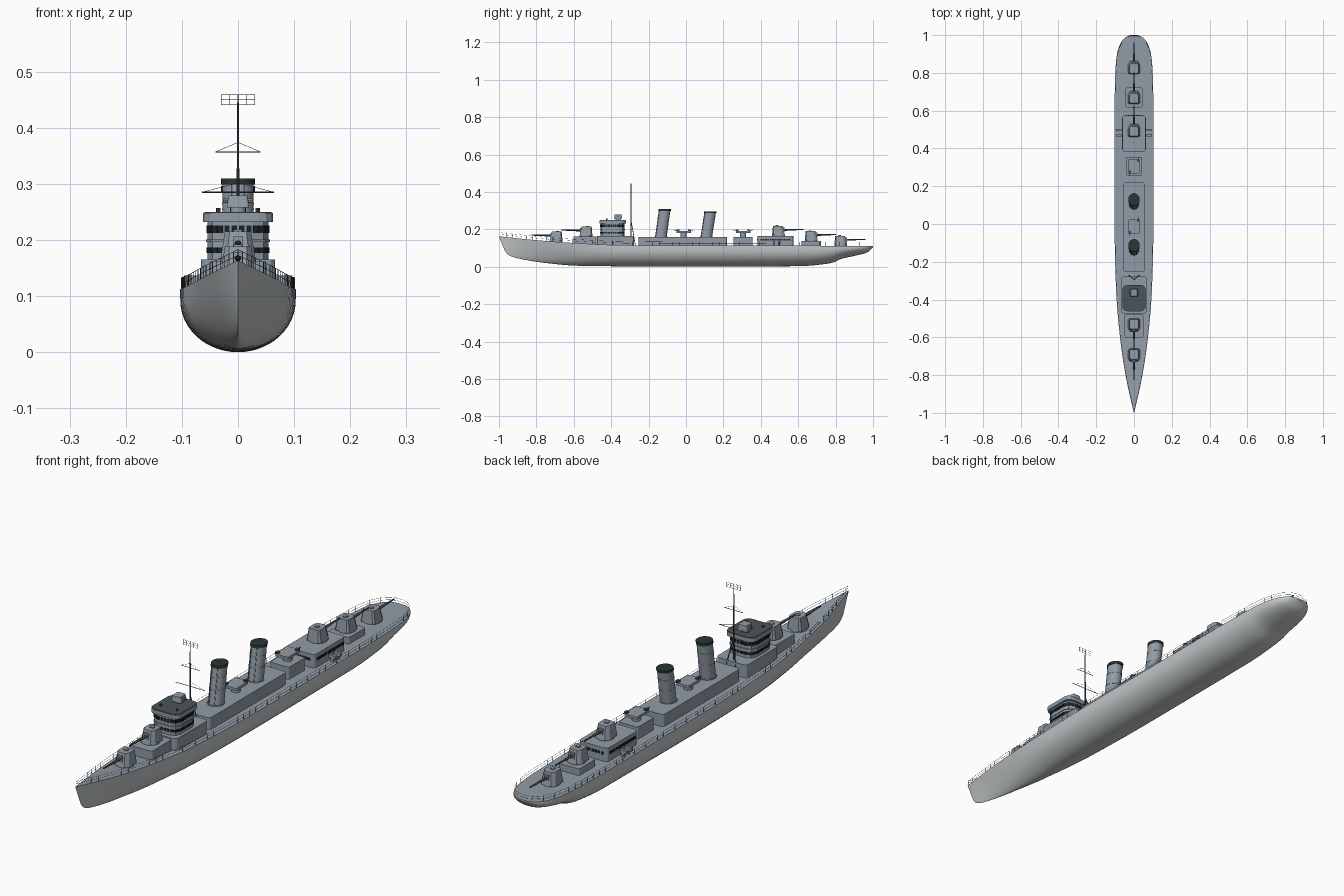
import bpy, bmesh, math
from mathutils import Matrix, Vector

if "Cube" in bpy.data.objects:
    bpy.data.objects.remove(bpy.data.objects["Cube"])


def material(name, rgb):
    m = bpy.data.materials.new(name)
    m.use_nodes = True
    m.diffuse_color = (*rgb, 1)
    m.node_tree.nodes["Principled BSDF"].inputs["Base Color"].default_value = (*rgb, 1)
    return m


HULL = material("hull grey", (.54, .57, .58))
DECK = material("deck blue grey", (.285, .333, .385))
ROOF = material("dark roof", (.07, .09, .1))
BLACK = material("funnel black", (.025, .035, .035))
GLASS = material("window black", (.012, .016, .018))
STEEL = material("rigging steel", (.06, .07, .08))


def finish(name, bm, *mats, smooth=None):
    bmesh.ops.remove_doubles(bm, verts=bm.verts, dist=1e-5)
    bmesh.ops.recalc_face_normals(bm, faces=bm.faces)
    me = bpy.data.meshes.new(name)
    bm.to_mesh(me)
    bm.free()
    for m in mats:
        me.materials.append(m)
    if smooth:
        me.polygons.foreach_set("use_smooth", [True] * len(me.polygons))
        me.set_sharp_from_angle(angle=math.radians(smooth))
    ob = bpy.data.objects.new(name, me)
    bpy.context.collection.objects.link(ob)


def rrect(cy, hx, hy, r=.008, seg=3):
    """Rounded rectangle outline, counter-clockwise."""
    pts = []
    for k, (sx, sy) in enumerate([(1, 1), (-1, 1), (-1, -1), (1, -1)]):
        for i in range(seg + 1):
            a = (k + i / seg) * math.pi / 2
            pts.append((sx * (hx - r) + r * math.cos(a), cy + sy * (hy - r) + r * math.sin(a)))
    return pts


def oval(cy, rx, ry, n=24):
    return [(rx * math.cos(i * math.tau / n), cy + ry * math.sin(i * math.tau / n)) for i in range(n)]


def prism(name, outline, z0, z1, mat, top=1, rake=0, smooth=None):
    bm = bmesh.new()
    n = len(outline)
    cx, cy = (sum(p[k] for p in outline) / n for k in (0, 1))
    lo = [bm.verts.new((x, y, z0)) for x, y in outline]
    hi = [bm.verts.new((cx + (x - cx) * top, cy + (y - cy) * top + rake, z1)) for x, y in outline]
    bm.faces.new(lo[::-1])
    bm.faces.new(hi)
    for i in range(n):
        j = (i + 1) % n
        bm.faces.new((lo[i], lo[j], hi[j], hi[i]))
    finish(name, bm, mat, smooth=smooth)


def rod(bm, p, q, r, r2=None, n=6):
    p, q = Vector(p), Vector(q)
    d = q - p
    mat = Matrix.Translation((p + q) / 2) @ d.to_track_quat('Z', 'Y').to_matrix().to_4x4()
    bmesh.ops.create_cone(bm, cap_ends=True, segments=n, radius1=r, radius2=r if r2 is None else r2,
                          depth=d.length, matrix=mat)


def box(bm, c, s, turn=0):
    bmesh.ops.create_cube(bm, size=1, matrix=Matrix.Translation(c) @ Matrix.Rotation(turn, 4, 'Z')
                          @ Matrix.Diagonal((*s, 1)))


def windows(name, outline, z, h=.01, gap=.0125):
    bm = bmesh.new()
    for i, p in enumerate(outline):
        p, q = Vector(p), Vector(outline[(i + 1) % len(outline)])
        d = q - p
        n = int(d.length / gap)
        for k in range(n):
            c = p + d * ((k + .5) / n)
            box(bm, (c.x, c.y, z), (.0095, .004, h), math.atan2(d.y, d.x))
    finish(name, bm, GLASS)


def at(pts, y):
    """Monotone cubic through the points."""
    def sec(i):
        return (pts[i + 1][1] - pts[i][1]) / (pts[i + 1][0] - pts[i][0])

    def slope(i):
        if i in (0, len(pts) - 1):
            return sec(min(i, len(pts) - 2))
        a, b = sec(i - 1), sec(i)
        return 2 * a * b / (a + b) if a * b > 0 else 0
    i = max(k for k in range(len(pts) - 1) if k == 0 or pts[k][0] <= y)
    h = pts[i + 1][0] - pts[i][0]
    t = (y - pts[i][0]) / h
    return ((1 + 2 * t) * (1 - t) ** 2 * pts[i][1] + t * (1 - t) ** 2 * h * slope(i)
            + t * t * (3 - 2 * t) * pts[i + 1][1] + t * t * (t - 1) * h * slope(i + 1))


# Hull: beam, keel line and sheer along the length
BEAM = [(-1, .001), (-.9, .024), (-.8, .045), (-.6, .074), (-.4, .092), (-.2, .1), (0, .103), (.6, .103),
        (.8, .099), (.9, .09), (.96, .07), (.99, .043), (1, .02)]
KEEL = [(-1, .16), (-.982, .118), (-.965, .079), (-.94, .058), (-.89, .043), (-.75, .02), (-.57, .005), (0, 0),
        (.6, .003), (.78, .02), (.83, .042), (.9, .058), (.97, .077), (1, .105)]
SHEER = [(-1, .163), (-.8, .142), (-.6, .127), (-.4, .117), (-.1, .113), (1, .112)]
N, M = 72, 14
stations = [-math.cos(math.pi * i / N) for i in range(N + 1)]
bm = bmesh.new()
rings = []
for y in stations:
    w, k, d = at(BEAM, y), at(KEEL, y), at(SHEER, y)
    b = min(max((y + .98) / .65, 0), 1)
    b = b * b * (3 - 2 * b)
    half = []
    for j in range(M + 1):
        t = (j / M) ** 2
        full = math.sqrt(1 - (1 - min(t / .82, 1)) ** 2)
        half.append((w * (b * full + (1 - b) * t ** .8), k + (d - k) * t))
    ring = [(-x, z) for x, z in half[::-1]] + half[1:]
    rings.append([bm.verts.new((x, y, z)) for x, z in ring])
for a, c in zip(rings, rings[1:]):
    for j in range(2 * M):
        bm.faces.new((a[j], a[j + 1], c[j + 1], c[j]))
    bm.faces.new((a[0], c[0], c[-1], a[-1])).material_index = 1
for r in (rings[0], rings[-1]):
    bm.faces.new(r)
finish("hull", bm, HULL, DECK, smooth=40)

# Deck railing
bm = bmesh.new()
edge = [(y * .997, max(at(BEAM, y) - .002, 0), at(SHEER, y)) for y in [-1 + 2 * i / 56 for i in range(55)]
        + [.97, .99, 1]]
for s in (-1, 1):
    path = [Vector((s * x, y, z)) for y, x, z in edge]
    for p, q in zip(path, path[1:]):
        rod(bm, p, p + Vector((0, 0, .02)), .0006, n=4)
        for h in (.01, .02):
            up = Vector((0, 0, h))
            rod(bm, p + up, q + up, .0005, n=3)
for h in (.01, .02):
    rod(bm, (-edge[-1][1], .997, .112 + h), (edge[-1][1], .997, .112 + h), .0005, n=3)
finish("deck_railing", bm, STEEL)


# Gun turrets
def turret(label, y, z, way):
    outline = [(x, y + way * v) for x, v in [(.02, .034), (.031, .018), (.031, -.028), (.024, -.035),
                                             (-.024, -.035), (-.031, -.028), (-.031, .018), (-.02, .034)]]
    prism(label + "_turret_ring", oval(y, .032, .034), z - .01, z + .005, DECK, smooth=40)
    prism(label + "_turret", outline, z + .004, z + .053, DECK, top=.76, rake=-way * .003)
    prism(label + "_turret_hatch", rrect(y - way * .008, .008, .008, .003), z + .05, z + .057, DECK)
    bm = bmesh.new()
    box(bm, (0, y + way * .024, z + .032), (.018, .016, .024))
    finish(label + "_mantlet", bm, DECK)
    bm = bmesh.new()
    rod(bm, (0, y + way * .02, z + .032), (0, y + way * .075, z + .033), .0055, .0045, 10)
    rod(bm, (0, y + way * .075, z + .033), (0, y + way * .132, z + .034), .0036, .0028, 10)
    finish(label + "_gun_barrel", bm, STEEL, smooth=40)


# Deckhouses
prism("forward_gun_platform", rrect(-.54, .05, .062, .01), .1, .162, DECK)
prism("bridge_deckhouse", rrect(-.376, .066, .099, .014), .1, .165, DECK)
prism("midships_deckhouse", rrect(-.017, .056, .237, .012), .1, .16, DECK)
prism("aft_gallery_base", rrect(.305, .041, .051, .008), .1, .16, DECK)
aft = rrect(.478, .062, .096, .014)
prism("aft_deckhouse", aft, .1, .165, DECK)
windows("aft_deckhouse_windows", aft, .144)
prism("rear_gun_platform", rrect(.67, .045, .052, .008), .1, .138, DECK)
for label, y, z, way in [("bow", -.695, .135, -1), ("forward", -.535, .162, -1), ("aft", .495, .165, 1),
                         ("rear", .67, .138, 1), ("stern", .828, .112, 1)]:
    turret(label, y, z, way)

# Bridge tower, with windows, wide roof deck and director
body = rrect(-.394, .054, .064, .028, 2)
prism("bridge_tower", body, .16, .234, DECK)
prism("bridge_ledge", rrect(-.394, .057, .067, .03, 2), .196, .201, DECK)
windows("lower_bridge_windows", body, .182, gap=.0105)
windows("upper_bridge_windows", body, .219, h=.013, gap=.0105)
prism("bridge_roof", rrect(-.392, .062, .07, .025), .232, .248, DECK)
prism("bridge_roof_deck", rrect(-.392, .06, .068, .024), .246, .25, ROOF)
prism("director_pedestal", oval(-.363, .014, .014, 16), .248, .262, DECK, smooth=40)
prism("director", rrect(-.363, .02, .022, .005), .258, .279, DECK, top=.85)
bm = bmesh.new()
rod(bm, (-.027, -.365, .27), (.027, -.365, .27), .004, n=8)
finish("rangefinder", bm, DECK, smooth=40)
bm = bmesh.new()
for x in (-.035, .035):
    rod(bm, (x, -.425, .248), (x, -.425, .257), .004, n=8)
finish("roof_sights", bm, STEEL, smooth=40)

# Funnels, raked aft
for label, y, top in [("forward", -.135, .31), ("aft", .108, .296)]:
    h = top - .155
    for name, f0, f1, grow, mat in [("body", 0, .95, 1, DECK), ("foot", 0, .05, 1.1, DECK),
                                    ("lower_band", .4, .415, 1.03, DECK), ("upper_band", .7, .715, 1.03, DECK),
                                    ("cap", .93, 1, 1.07, BLACK)]:
        prism(f"{label}_funnel_{name}", oval(y + .022 * f0, .028 * grow, .031 * grow), .155 + h * f0,
              .155 + h * f1, mat, rake=.022 * (f1 - f0), smooth=40)
    bm = bmesh.new()
    for s in (-1, 1):
        rod(bm, (s * .012, y - .0285, .155), (s * .012, y - .0076, .155 + h * .95), .0015)
    finish(label + "_funnel_pipes", bm, DECK)

# Light gun galleries
for label, y in [("midships", -.013), ("aft", .305)]:
    prism(label + "_gallery_pedestal", oval(y, .017, .017, 12), .155, .184, DECK, smooth=40)
    prism(label + "_gallery", rrect(y, .028, .039, .006), .181, .191, DECK)
    bm = bmesh.new()
    for s in (-1, 1):
        box(bm, (s * .022, y + s * .03, .194), (.012, .014, .008))
        rod(bm, (s * .022, y + s * .03, .195), (s * .022, y + s * .05, .196), .0018)
    finish(label + "_light_guns", bm, STEEL)

# Side throwers beside the aft deckhouse
bm = bmesh.new()
for s in (-1, 1):
    for y in (.47, .498):
        box(bm, (s * .081, y, .131), (.03, .012, .012))
        box(bm, (s * .079, y, .118), (.012, .01, .02))
finish("side_throwers", bm, DECK)

# Tripod mast, yards with stays, and lattice aerial
bm = bmesh.new()
my = -.294
rod(bm, (0, my, .11), (0, my, .3), .003, .0024, 8)
rod(bm, (0, my, .3), (0, my, .445), .0024, .0015, 8)
for s in (-1, 1):
    rod(bm, (s * .028, my + .024, .11), (0, my, .25), .0018)
for z, w in ((.285, .064), (.357, .04)):
    rod(bm, (-w, my, z), (w, my, z), .0011)
    for s in (-1, 1):
        rod(bm, (s * w, my, z), (0, my, z + .017), .0004, n=4)
for z in (.441, .45, .459):
    rod(bm, (-.03, my, z), (.03, my, z), .0005, n=4)
for i in range(5):
    rod(bm, (-.03 + .015 * i, my, .441), (-.03 + .015 * i, my, .459), .0005, n=4)
finish("mast_and_aerial", bm, STEEL)
